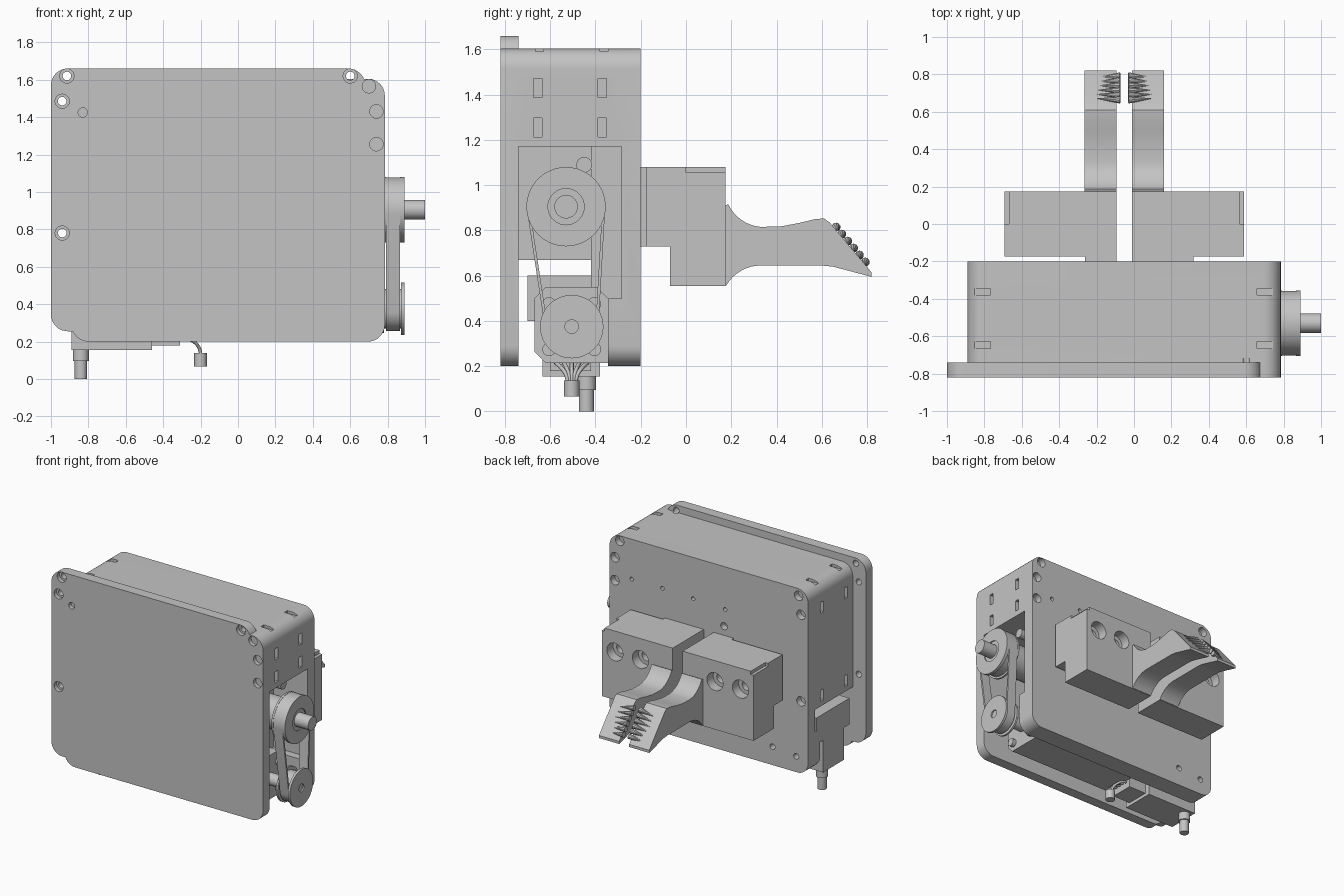
import bpy, bmesh, math
from mathutils import Vector, Matrix

if "Cube" in bpy.data.objects:
    bpy.data.objects.remove(bpy.data.objects["Cube"])

grey = bpy.data.materials.new("light_grey")
grey.use_nodes = True
COLOUR = (0.55, 0.55, 0.55, 1)
grey.diffuse_color = COLOUR
grey.node_tree.nodes["Principled BSDF"].inputs["Base Color"].default_value = COLOUR


def finish(name, bm):
    bmesh.ops.recalc_face_normals(bm, faces=bm.faces)
    mesh = bpy.data.meshes.new(name)
    bm.to_mesh(mesh)
    bm.free()
    ob = bpy.data.objects.new(name, mesh)
    bpy.context.collection.objects.link(ob)
    mesh.materials.append(grey)
    return ob


def prism(name, pts, axis, a, b):
    """Extrude a 2D outline along an axis from a to b."""
    place = {"x": lambda u, v, w: (w, u, v), "y": lambda u, v, w: (u, w, v),
             "z": lambda u, v, w: (u, v, w)}[axis]
    bm = bmesh.new()
    rings = [[bm.verts.new(place(u, v, w)) for u, v in pts] for w in (a, b)]
    n = len(pts)
    for i in range(n):
        j = (i + 1) % n
        bm.faces.new((rings[0][i], rings[0][j], rings[1][j], rings[1][i]))
    for ring in rings:
        bm.faces.new(ring)
    return finish(name, bm)


def arc(cu, cv, r, start, end, n=8):
    return [(cu + r * math.cos(math.radians(start + (end - start) * i / n)),
             cv + r * math.sin(math.radians(start + (end - start) * i / n))) for i in range(n + 1)]


def rounded(u0, u1, v0, v1, r):
    return (arc(u1 - r, v1 - r, r, 0, 90) + arc(u0 + r, v1 - r, r, 90, 180)
            + arc(u0 + r, v0 + r, r, 180, 270) + arc(u1 - r, v0 + r, r, 270, 360))


def box(name, x0, x1, y0, y1, z0, z1):
    return prism(name, [(x0, z0), (x1, z0), (x1, z1), (x0, z1)], "y", y0, y1)


def disc(name, axis, u, v, r, a, b, n=32):
    return prism(name, arc(u, v, r, 0, 360, n)[:-1], axis, a, b)


def combine(target, tool, op="DIFFERENCE"):
    mod = target.modifiers.new(tool.name, "BOOLEAN")
    mod.operation, mod.solver, mod.object = op, "EXACT", tool
    tool.hide_render = True
    bpy.context.view_layer.objects.active = target
    bpy.ops.object.modifier_apply(modifier=mod.name)
    bpy.data.objects.remove(tool)


# Housing and the offset front plate
housing = prism("housing", rounded(-0.89, 0.785, 0.2, 1.605, 0.09), "y", -0.82, -0.2)
combine(housing, prism("plate", rounded(-1, 0.68, 0.255, 1.66, 0.09), "y", -0.82, -0.74), "UNION")

# Drive channel along the bottom and pulley pocket in the side
combine(housing, box("channel", -1.1, 1.1, -0.74, -0.345, 0.1, 0.51))
combine(housing, box("channel_top", -1.1, 1.1, -0.74, -0.285, 0.5, 0.67))
combine(housing, box("pocket", 0.25, 1.1, -0.74, -0.285, 0.66, 1.17))

# Screw holes through the front plate and counterbores in the housing
for x, z in ((-0.915, 1.62), (-0.94, 1.485), (-0.94, 0.78), (0.6, 1.62)):
    combine(housing, disc("bore", "y", x, z, 0.038, -0.9, -0.79, 20))
    combine(housing, disc("hole", "y", x, z, 0.023, -0.9, -0.72, 20))
for x, z in ((0.7, 1.565), (0.74, 1.43), (0.74, 1.255)):
    combine(housing, disc("bore", "y", x, z, 0.036, -0.9, -0.79, 20))
    combine(housing, disc("bore", "y", x, z, 0.036, -0.25, -0.1, 20))
for x, z in ((-0.81, 1.55), (-0.83, 1.41), (-0.83, 0.75)):
    combine(housing, disc("bore", "y", x, z, 0.036, -0.25, -0.1, 20))
combine(housing, disc("pin_hole", "y", -0.83, 1.425, 0.025, -0.9, -0.79, 16))

# Small holes on the back
for x, z, r in ((0.6, 1.3, 0.015), (0.34, 1.3, 0.015), (0.08, 1.29, 0.015), (-0.19, 1.28, 0.015),
                (-0.18, 1.15, 0.028), (-0.59, 0.34, 0.022), (-0.79, 0.32, 0.022)):
    combine(housing, disc("hole", "y", x, z, r, -0.25, -0.1, 16))

# Nut slots in the sides and top
for y in (-0.655, -0.37):
    for z in (1.43, 1.255):
        combine(housing, box("slot", 0.74, 0.9, y - 0.018, y + 0.018, z - 0.042, z + 0.042))
    for z in (1.42, 0.75):
        combine(housing, box("slot", -0.95, -0.85, y - 0.018, y + 0.018, z - 0.042, z + 0.042))
    for x in (-0.81, 0.7):
        combine(housing, box("slot", x - 0.042, x + 0.042, y - 0.01, y + 0.026, 1.585, 1.7))

# Motor with chamfered corners, gearbox rail and face screws
MY, MZ = -0.505, 0.375
c = 0.05
prism("motor", [(-0.67 + c, 0.215), (-0.345, 0.215), (-0.345, 0.55 - c), (-0.345 - c, 0.55),
                (-0.67 + c, 0.55), (-0.67, 0.55 - c), (-0.67, 0.215 + c)], "x", -0.28, 0.62)
box("inner_rail", -0.4, 0.5, -0.42, -0.28, 0.5, 1.17)
for dy in (-0.1, 0.1):
    for dz in (-0.1, 0.1):
        disc("motor_screw", "x", MY + dy, MZ + dz, 0.03, 0.62, 0.65, 16)
disc("motor_shaft", "x", MY, MZ, 0.045, 0.6, 0.89)

# Pulleys
PY, PZ = -0.53, 0.905
big = disc("large_pulley", "x", PY, PZ, 0.175, 0.865, 0.89, 64)
combine(big, disc("ring_cut", "x", PY, PZ, 0.08, 0.882, 0.95))
disc("large_pulley_rim", "x", PY, PZ, 0.175, 0.775, 0.79, 64)
disc("large_pulley_core", "x", PY, PZ, 0.16, 0.78, 0.87, 48)
disc("bearing", "x", PY, PZ, 0.12, 0.25, 0.78)
disc("output_shaft", "x", PY, PZ, 0.052, 0.7, 1.0)
disc("tension_arm", "x", -0.45, 1.09, 0.035, 0.25, 0.7, 16)
small = disc("small_pulley", "x", MY, MZ, 0.14, 0.872, 0.89, 48)
combine(small, disc("bore", "x", MY, MZ, 0.032, 0.86, 0.95))
combine(bpy.data.objects["motor_shaft"], disc("bore", "x", MY, MZ, 0.03, 0.8, 0.95))
disc("small_pulley_rim", "x", MY, MZ, 0.13, 0.765, 0.78, 48)
disc("small_pulley_teeth", "x", MY, MZ, 0.105, 0.77, 0.88, 24)


def belt_loop(grow):
    r1, r2 = 0.16 + grow, 0.105 + grow
    return arc(PY, PZ, r1, -6, 188, 32) + arc(MY, MZ, r2, 188, 354, 24)


belt = prism("belt", belt_loop(0.013), "x", 0.79, 0.865)
combine(belt, prism("belt_inside", belt_loop(0), "x", 0.7, 0.95))

# Control box with cable connectors underneath
box("control_box", -0.89, -0.46, -0.7, -0.3, 0.4, 0.6)
box("control_box_base", -0.89, -0.46, -0.635, -0.38, 0.155, 0.41)
box("control_plug", -0.47, -0.31, -0.6, -0.42, 0.18, 0.3)
disc("connector_collar", "z", -0.84, -0.44, 0.043, 0.095, 0.17, 24)
disc("connector_pin", "z", -0.84, -0.44, 0.033, 0, 0.1, 24)
disc("cable_plug", "z", -0.2, MY, 0.034, 0.067, 0.138, 24)
for i in range(5):
    off = (i - 2) / 2
    curve = bpy.data.curves.new("wire", "CURVE")
    curve.dimensions = "3D"
    curve.bevel_depth, curve.bevel_resolution = 0.009, 2
    spline = curve.splines.new("BEZIER")
    spline.bezier_points.add(1)
    ends = (((-0.29, MY + off * 0.07, 0.215), (0.05, 0, 0)),
            ((-0.2, MY + off * 0.018, 0.13), (0, 0, -0.05)))
    for p, (co, d) in zip(spline.bezier_points, ends):
        p.co = co
        p.handle_left, p.handle_right = Vector(co) - Vector(d), Vector(co) + Vector(d)
    wire = bpy.data.objects.new("wire", curve)
    curve.materials.append(grey)
    bpy.context.collection.objects.link(wire)

# Gripper: two mirrored jaws about x = MID
MID = -0.052
finger_profile = (arc(0.345, 0.99, 0.175, 205, 265) + [(0.42, 0.818), (0.5, 0.833), (0.57, 0.85), (0.61, 0.853),
                  (0.635, 0.835), (0.82, 0.615), (0.82, 0.595), (0.65, 0.64), (0.6, 0.645)]
                  + arc(0.33, 0.47, 0.175, 90, 150) + [(0.15, 0.56), (0.15, 0.9)])
for side, s in (("left", 1), ("right", -1)):
    def span(a, b):
        return sorted((MID + s * a, MID + s * b))
    jaw = prism(side + "_jaw", [(-0.175, 0.73), (-0.07, 0.73), (-0.07, 0.555), (0.175, 0.555),
                                (0.175, 1.08), (-0.175, 1.08)], "x", *span(0.042, 0.64))
    # lowered ledge beside the end lip, and screw holes
    combine(jaw, box("lip_cut", *span(0.617, 0.7), 0, 0.3, 1.055, 1.2))
    for d in (0.315, 0.53):
        combine(jaw, disc("bore", "y", MID + s * d, 0.92, 0.068, 0.1, 0.3, 28))
        combine(jaw, disc("hole", "y", MID + s * d, 0.92, 0.038, 0.0, 0.3, 20))
    box(side + "_carriage", *span(0.042, 0.37 if s > 0 else 0.21), -0.21, -0.17, 0.73, 1.08)
    prism(side + "_finger", finger_profile, "x", *span(0.042, 0.212))
    # tapered grip teeth on the sloping tip
    for i in range(6):
        t = (i + 0.5) / 6
        y, z = 0.65 + 0.155 * t, 0.822 - 0.185 * t
        base = Vector((MID + s * 0.022, y, z + 0.008))
        tip = Vector((MID + s * 0.145, y + 0.02 * (0.5 - t), z - 0.008))
        bm = bmesh.new()
        bmesh.ops.create_cone(bm, cap_ends=True, segments=10, radius1=0.02, radius2=0.001,
                              depth=(tip - base).length)
        turn = (tip - base).to_track_quat("Z", "Y").to_matrix().to_4x4()
        bmesh.ops.transform(bm, matrix=Matrix.Translation((base + tip) / 2) @ turn, verts=bm.verts)
        finish(side + "_tooth", bm)

# Smooth round surfaces, keep edges crisp
bpy.ops.object.select_all(action="DESELECT")
for ob in bpy.context.scene.objects:
    if ob.type == "MESH":
        ob.select_set(True)
        bpy.context.view_layer.objects.active = ob
bpy.ops.object.shade_smooth_by_angle(angle=math.radians(28))
